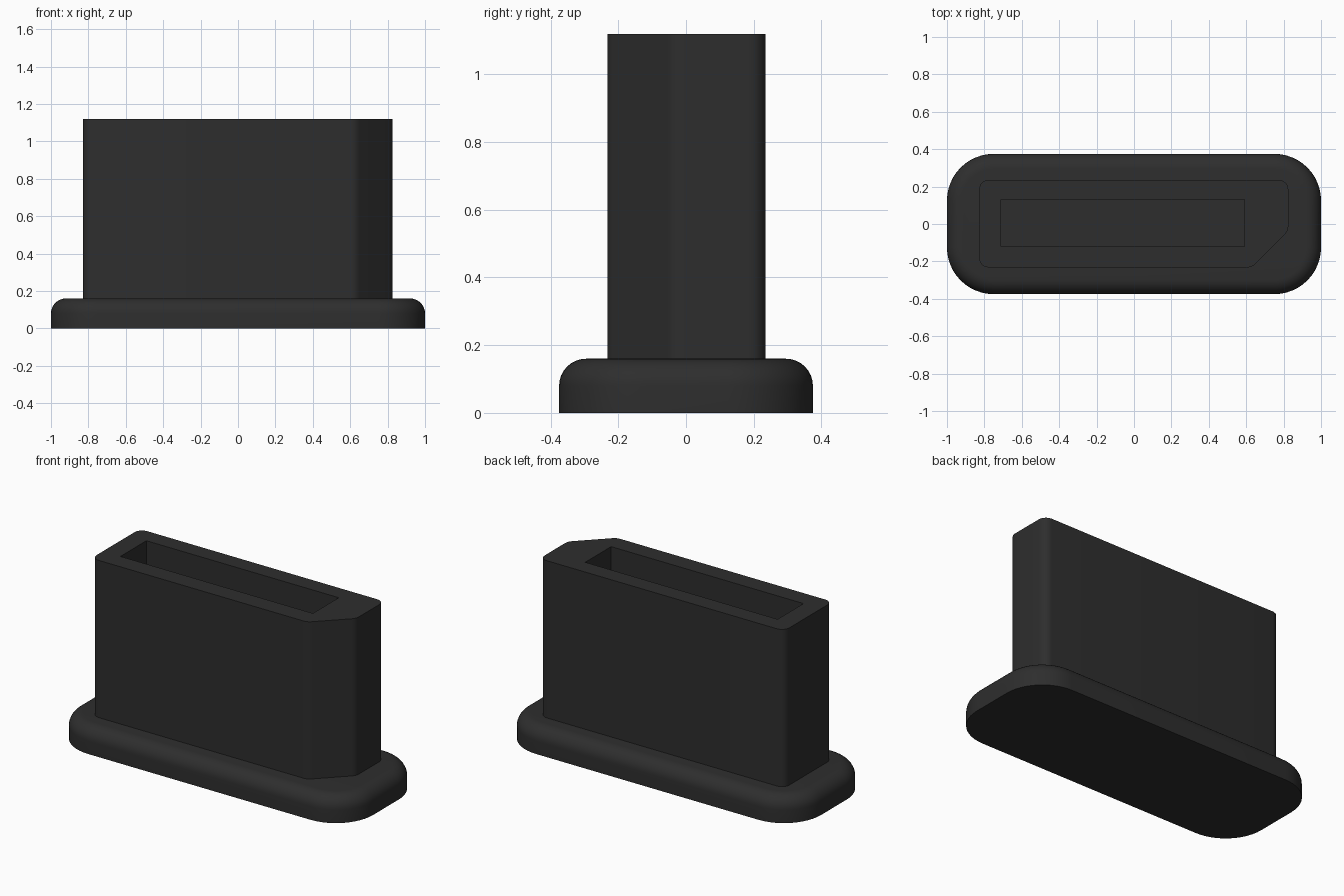
import bpy, bmesh, math
from mathutils import Vector

if "Cube" in bpy.data.objects:
    bpy.data.objects.remove(bpy.data.objects["Cube"])

black = bpy.data.materials.new("matte_black")
black.diffuse_color = (0.027, 0.027, 0.027, 1)
black.use_nodes = True
black.node_tree.nodes["Principled BSDF"].inputs["Base Color"].default_value = black.diffuse_color


def rounded(corners, radii, seg):
    """Counter-clockwise outline with each corner rounded by an arc."""
    out = []
    for i, c in enumerate(corners):
        c = Vector(c)
        a = (Vector(corners[i - 1]) - c).normalized()
        b = (Vector(corners[(i + 1) % len(corners)]) - c).normalized()
        r = radii[i]
        if r == 0:
            out.append(c)
            continue
        half = a.angle(b) / 2
        centre = c + (a + b).normalized() * r / math.sin(half)
        p0 = c + a * r / math.tan(half) - centre
        turn = math.pi - 2 * half
        for k in range(seg + 1):
            t = turn * k / seg
            out.append(centre + Vector((p0.x * math.cos(t) - p0.y * math.sin(t),
                                        p0.x * math.sin(t) + p0.y * math.cos(t))))
    return out


def rect(x0, x1, y0, y1):
    return [(x0, y0), (x1, y0), (x1, y1), (x0, y1)]


def ring(bm, outline, z):
    return [bm.verts.new((p.x, p.y, z)) for p in outline]


def bridge(bm, lower, upper):
    n = len(lower)
    for i in range(n):
        j = (i + 1) % n
        bm.faces.new((lower[i], lower[j], upper[j], upper[i]))


def finish(bm, name):
    bmesh.ops.recalc_face_normals(bm, faces=bm.faces[:])
    me = bpy.data.meshes.new(name)
    bm.to_mesh(me)
    bm.free()
    me.materials.append(black)
    ob = bpy.data.objects.new(name, me)
    bpy.context.collection.objects.link(ob)
    bpy.ops.object.select_all(action='DESELECT')
    ob.select_set(True)
    bpy.context.view_layer.objects.active = ob
    bpy.ops.object.shade_smooth_by_angle(angle=math.radians(30))


# Base flange: rounded slab with a rolled upper edge
H, R, FILLET = 0.16, 0.25, 0.08
bm = bmesh.new()
levels = [(0, 0)]
for k in range(9):
    t = math.pi / 2 * k / 8
    levels.append((FILLET * (1 - math.cos(t)), H - FILLET + FILLET * math.sin(t)))
rings = []
for inset, z in levels:
    x, y = 1 - inset, 0.375 - inset
    rings.append(ring(bm, rounded(rect(-x, x, -y, y), [R - inset] * 4, 12), z))
for lo, hi in zip(rings, rings[1:]):
    bridge(bm, lo, hi)
bm.faces.new(rings[0])
bm.faces.new(rings[-1])
finish(bm, "base_flange")

# Upright sleeve: one bevelled corner, open rectangular slot from the top
TOP, FLOOR = 1.12, 0.17
bm = bmesh.new()
corners = [(-0.828, -0.232), (0.63, -0.232), (0.825, -0.037), (0.825, 0.235), (-0.828, 0.235)]
outline = rounded(corners, [0.05, 0.06, 0.06, 0.05, 0.05], 6)
slot = [Vector(c) for c in rect(-0.71, 0.59, -0.12, 0.13)]
outer_lo, outer_hi = ring(bm, outline, 0.15), ring(bm, outline, TOP)
slot_lo, slot_hi = ring(bm, slot, FLOOR), ring(bm, slot, TOP)
bridge(bm, outer_lo, outer_hi)
bridge(bm, slot_lo, slot_hi)
bm.faces.new(outer_lo)
bm.faces.new(slot_lo)
# Flat rim between the outline and the slot
rim = [bm.edges.get((loop[i - 1], loop[i])) for loop in (outer_hi, slot_hi) for i in range(len(loop))]
bmesh.ops.triangle_fill(bm, edges=rim, use_beauty=True, normal=(0, 0, 1))
finish(bm, "slotted_sleeve")
